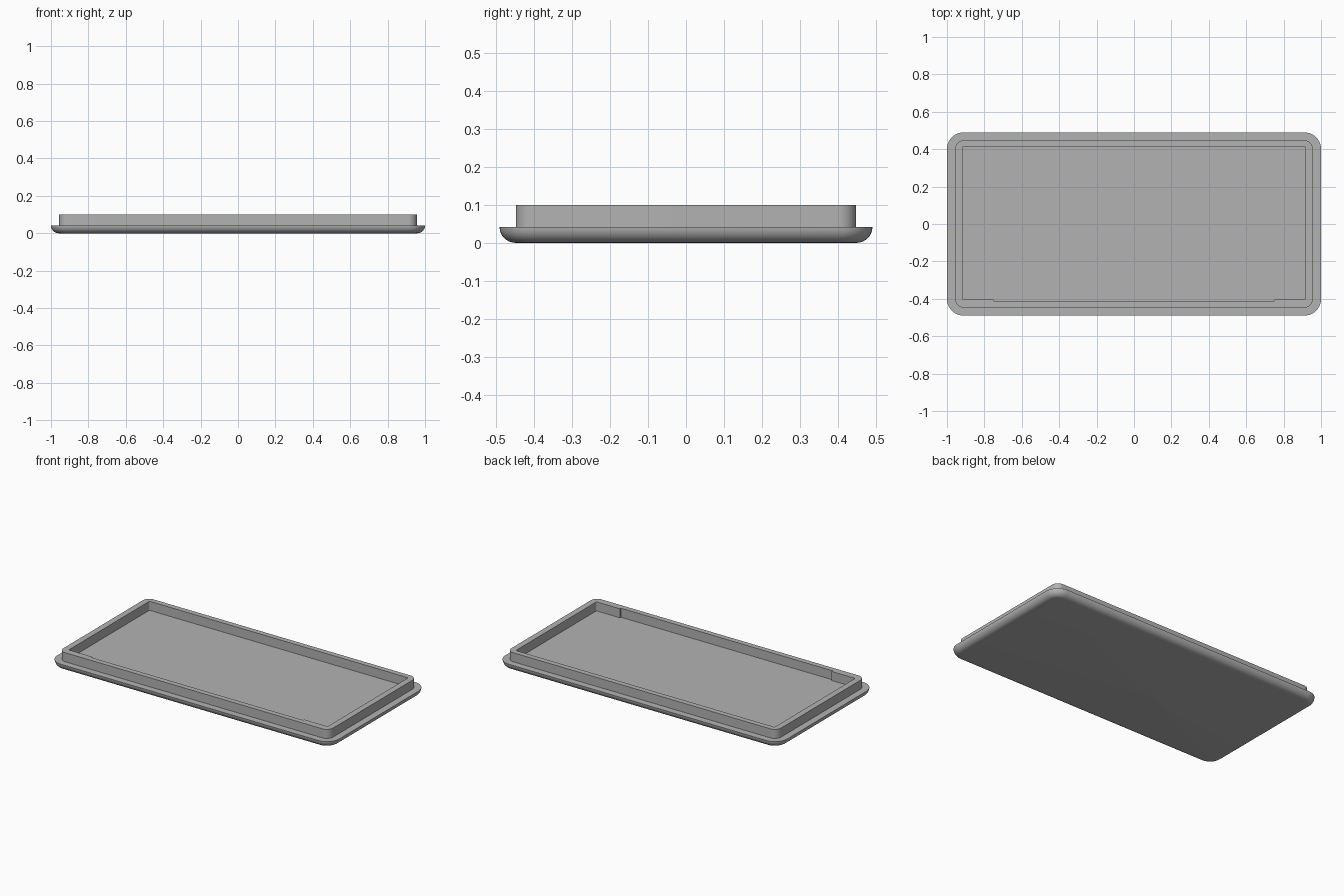
import bpy, bmesh
from math import sin, cos, pi, radians

if "Cube" in bpy.data.objects:
    bpy.data.objects.remove(bpy.data.objects["Cube"])

grey = bpy.data.materials.new("plain grey")
grey.use_nodes = True
grey.diffuse_color = (0.45, 0.45, 0.45, 1)
grey.node_tree.nodes["Principled BSDF"].inputs["Base Color"].default_value = grey.diffuse_color

CORNER_STEPS = 10
NOTCH_X = 0.75


def ring(bm, x, front, back, radius, z, notch=0.0):
    """Rounded rectangle; the middle of its front side steps out by notch."""
    pts = []
    corners = [(x, back, 0), (-x, back, 1), (-x, front, 2), (x, front, 3)]
    for cx, cy, quarter in corners:
        ox = cx - radius if cx > 0 else cx + radius
        oy = cy - radius if cy > 0 else cy + radius
        for i in range(CORNER_STEPS + 1):
            a = (quarter + i / CORNER_STEPS) * pi / 2
            pts.append((ox + radius * cos(a), oy + radius * sin(a)))
        if quarter == 2:
            for nx, ny in ((-NOTCH_X, front), (-NOTCH_X, front - notch),
                           (NOTCH_X, front - notch), (NOTCH_X, front)):
                pts.append((nx, ny))
    return [bm.verts.new((px, py, z)) for px, py in pts]


def loft(name, sections, capped):
    bm = bmesh.new()
    rings = [ring(bm, *s) for s in sections]
    for low, high in zip(rings, rings[1:]):
        for i in range(len(low)):
            j = (i + 1) % len(low)
            bm.faces.new((low[i], low[j], high[j], high[i]))
    if capped:
        bm.faces.new(rings[0][::-1])
        bm.faces.new(rings[-1])
    bmesh.ops.remove_doubles(bm, verts=bm.verts, dist=0.0001)
    mesh = bpy.data.meshes.new(name)
    bm.to_mesh(mesh)
    bm.free()
    mesh.materials.append(grey)
    obj = bpy.data.objects.new(name, mesh)
    bpy.context.collection.objects.link(obj)
    bpy.ops.object.select_all(action="DESELECT")
    obj.select_set(True)
    bpy.context.view_layer.objects.active = obj
    bpy.ops.object.shade_smooth_by_angle(angle=radians(30))
    return obj


# Base plate with a rounded lower edge
H = 0.042
plate = []
for k in range(9):
    a = k / 8 * pi / 2
    inset = H * (1 - sin(a))
    plate.append((1 - inset, -0.49 + inset, 0.49 - inset, 0.09 - inset, H * (1 - cos(a))))
loft("base_plate", plate, True)

# Raised rim wall, thinner along the middle of the front
TOP = 0.1
loft("rim_wall", [
    (0.956, -0.447, 0.447, 0.045, H),
    (0.956, -0.447, 0.447, 0.045, TOP),
    (0.917, -0.403, 0.413, 0.006, TOP, 0.01),
    (0.917, -0.403, 0.413, 0.006, H, 0.01),
], False)
